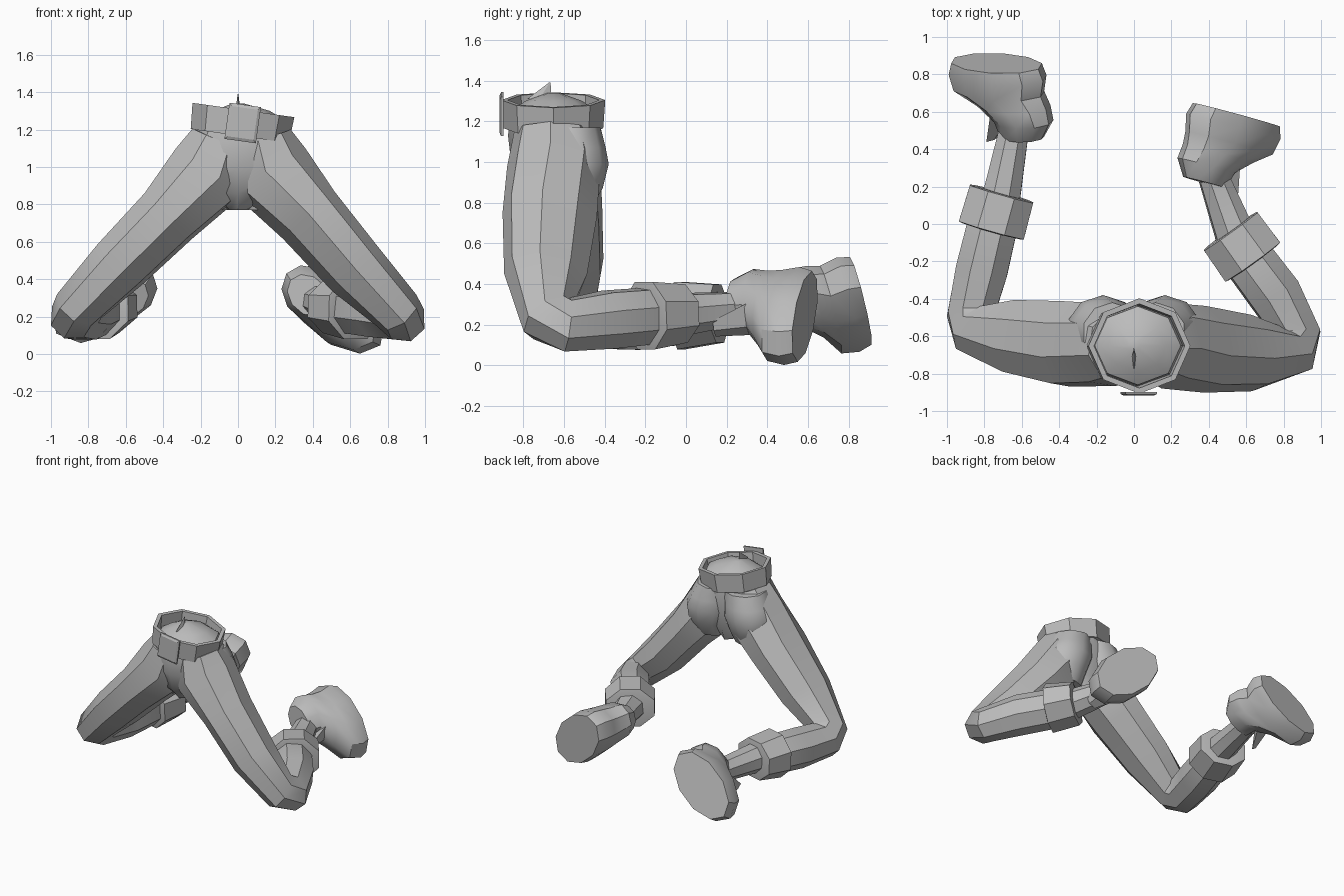
import bpy, bmesh, math
from mathutils import Vector, Matrix

cube = bpy.data.objects.get("Cube")
if cube:
    bpy.data.objects.remove(cube, do_unlink=True)

grey = bpy.data.materials.new("plain_grey")
grey.use_nodes = True
colour = (0.5, 0.5, 0.5, 1)
grey.diffuse_color = colour
grey.node_tree.nodes["Principled BSDF"].inputs["Base Color"].default_value = colour


def ring(centre, a, b, ra, rb, n=8, turn=0.0):
    """Points of an ellipse spanned by the axes a and b."""
    return [Vector(centre) + a * ra * math.cos(t) + b * rb * math.sin(t)
            for t in (turn + math.tau * i / n for i in range(n))]


def loft(name, rings, closed=False, smooth=35):
    """Skin a list of rings, capped at the ends or joined in a loop."""
    bm = bmesh.new()
    rows = [[bm.verts.new(p) for p in r] for r in rings]
    n = len(rows[0])
    pairs = list(zip(rows, rows[1:])) + ([(rows[-1], rows[0])] if closed else [])
    for lo, hi in pairs:
        for i in range(n):
            j = (i + 1) % n
            bm.faces.new((lo[i], lo[j], hi[j], hi[i]))
    if not closed:
        bm.faces.new(rows[0])
        bm.faces.new(rows[-1])
    bmesh.ops.recalc_face_normals(bm, faces=bm.faces[:])
    mesh = bpy.data.meshes.new(name)
    bm.to_mesh(mesh)
    bm.free()
    mesh.materials.append(grey)
    ob = bpy.data.objects.new(name, mesh)
    bpy.context.collection.objects.link(ob)
    bpy.ops.object.select_all(action='DESELECT')
    ob.select_set(True)
    bpy.context.view_layer.objects.active = ob
    if smooth:
        bpy.ops.object.shade_smooth_by_angle(angle=math.radians(smooth))
    return ob


X, Y, Z = Vector((1, 0, 0)), Vector((0, 1, 0)), Vector((0, 0, 1))

# radii across and along the bend: waist, hip, thigh, knee, shin, ankle
RADII = ((0.18, 0.2), (0.23, 0.23), (0.18, 0.24), (0.165, 0.21),
         (0.135, 0.15), (0.13, 0.145), (0.15, 0.15), (0.145, 0.145),
         (0.11, 0.11), (0.085, 0.085))


def leg(side, path, cuff, cuff_axis, sole_normal, toe, sole_shift):
    # bent trouser leg with a blunt knee
    pts = [Vector(p) for p in path]
    a = (pts[4] - pts[1]).cross(pts[-1] - pts[5]).normalized()
    rings = []
    for i, p in enumerate(pts):
        before = (p - pts[max(i - 1, 0)]).normalized()
        after = (pts[min(i + 1, len(pts) - 1)] - p).normalized()
        b = a.cross(before + after).normalized()
        rings.append(ring(p, b.cross(before + after).normalized() * -1, b, *RADII[i],
                          turn=math.pi / 8))
    loft(side + "_leg", rings)

    # cuff band below the knee, slightly tapered
    w = Vector(cuff_axis).normalized()
    u = w.cross(Z).normalized()
    v = u.cross(w)
    loft(side + "_cuff", [ring(Vector(cuff) + w * h, u, v, r, rv, turn=math.pi / 8)
                          for h, r, rv in ((-0.105, 0.17, 0.16), (-0.1, 0.195, 0.18),
                                           (0.1, 0.19, 0.155), (0.105, 0.15, 0.13))],
         smooth=20)

    # boot, lofted from its collar to the flat sole
    w = Vector(sole_normal).normalized()
    u = Vector(toe)
    u = (u - w * u.dot(w)).normalized()
    v = w.cross(u)
    profile = ((-0.04, -0.05, 0.13, 0.1), (0.05, -0.07, 0.17, 0.14),
               (0.13, -0.01, 0.22, 0.155), (0.2, sole_shift, 0.285, 0.17),
               (0.29, sole_shift, 0.31, 0.18), (0.355, sole_shift, 0.285, 0.17))
    loft(side + "_boot", [ring(pts[-1] + w * h + u * s, u, v, ru, rv, n=10)
                          for h, s, ru, rv in profile])

    # pointed tongue flap at the boot collar
    base = pts[-1] + w * 0.08 + u * 0.08
    tip = pts[-1] - w * 0.08 + u * 0.16
    loft(side + "_boot_flap", [ring(base, u, v, 0.06, 0.1, n=4),
                               ring(tip, u, v, 0.015, 0.05, n=4)], smooth=0)


leg("left",
    ((0.11, -0.65, 1.14), (0.165, -0.65, 0.98), (0.38, -0.67, 0.74), (0.63, -0.69, 0.45),
     (0.845, -0.675, 0.235), (0.87, -0.585, 0.2),
     (0.755, -0.38, 0.225), (0.59, -0.16, 0.245), (0.53, -0.03, 0.25), (0.425, 0.25, 0.28)),
    (0.575, -0.12, 0.25), (-0.58, 0.81, 0.05),
    (0.25, 0.97, -0.03), (0.74, -0.2, -0.63), 0.045)
leg("right",
    ((-0.08, -0.65, 1.14), (-0.145, -0.645, 0.98), (-0.37, -0.64, 0.74), (-0.63, -0.605, 0.48),
     (-0.85, -0.56, 0.255), (-0.87, -0.48, 0.21),
     (-0.815, -0.25, 0.215), (-0.755, 0.0, 0.24), (-0.71, 0.14, 0.26), (-0.64, 0.51, 0.27)),
    (-0.735, 0.065, 0.25), (0.27, 0.96, 0.05),
    (-0.08, 0.96, 0.28), (-0.78, 0.09, -0.62), 0.085)

# pelvis and waist with a shallow domed top
loft("pelvis", [ring((x, y, z), X, Y, rx, ry) for x, y, z, rx, ry in (
    (0, -0.61, 0.77, 0.06, 0.13), (0, -0.635, 0.86, 0.2, 0.185),
    (0, -0.65, 1.0, 0.34, 0.21), (0.02, -0.65, 1.13, 0.28, 0.225),
    (0.02, -0.65, 1.25, 0.23, 0.21), (0.02, -0.65, 1.3, 0.15, 0.14),
    (0, -0.65, 1.34, 0.03, 0.03))])

# buttocks
for side, x in (("left", 0.165), ("right", -0.165)):
    loft(side + "_buttock", [ring((x * f, y, z), X, Y, r, r, n=10, turn=math.pi / 10)
                             for f, y, z, r in ((1, -0.6, 0.77, 0.13), (1.1, -0.58, 0.87, 0.17),
                                                (1, -0.58, 0.99, 0.2), (0.9, -0.575, 1.07, 0.18),
                                                (0.7, -0.58, 1.17, 0.16))], smooth=50)

# open belt ring, tilted down on the left
belt = loft("belt", [ring((0, 0, h), X, Y, rx, rx - 0.02) for h, rx in (
    (-0.075, 0.265), (0.065, 0.275), (0.065, 0.245), (-0.075, 0.235))], closed=True, smooth=20)
belt.matrix_world = (Matrix.Translation((0.02, -0.652, 1.24))
                     @ Matrix.Rotation(math.radians(8), 4, 'Y'))

# thin buckle plate with bevelled rim
buckle = loft("buckle", [ring((0, y, 0), X, Z, r, r * 1.15, n=4, turn=math.pi / 4)
                         for y, r in ((0.008, 0.12), (-0.004, 0.12), (-0.012, 0.1))], smooth=0)
buckle.matrix_world = (Matrix.Translation((0.025, -0.905, 1.235))
                       @ Matrix.Rotation(math.radians(8), 4, 'Y'))

# small spike on the waist top
loft("waist_spike", [ring((0, -0.72, 1.31), X, Y, 0.012, 0.06, n=4),
                     ring((0, -0.67, 1.39), X, Y, 0.002, 0.004, n=4)], smooth=0)
